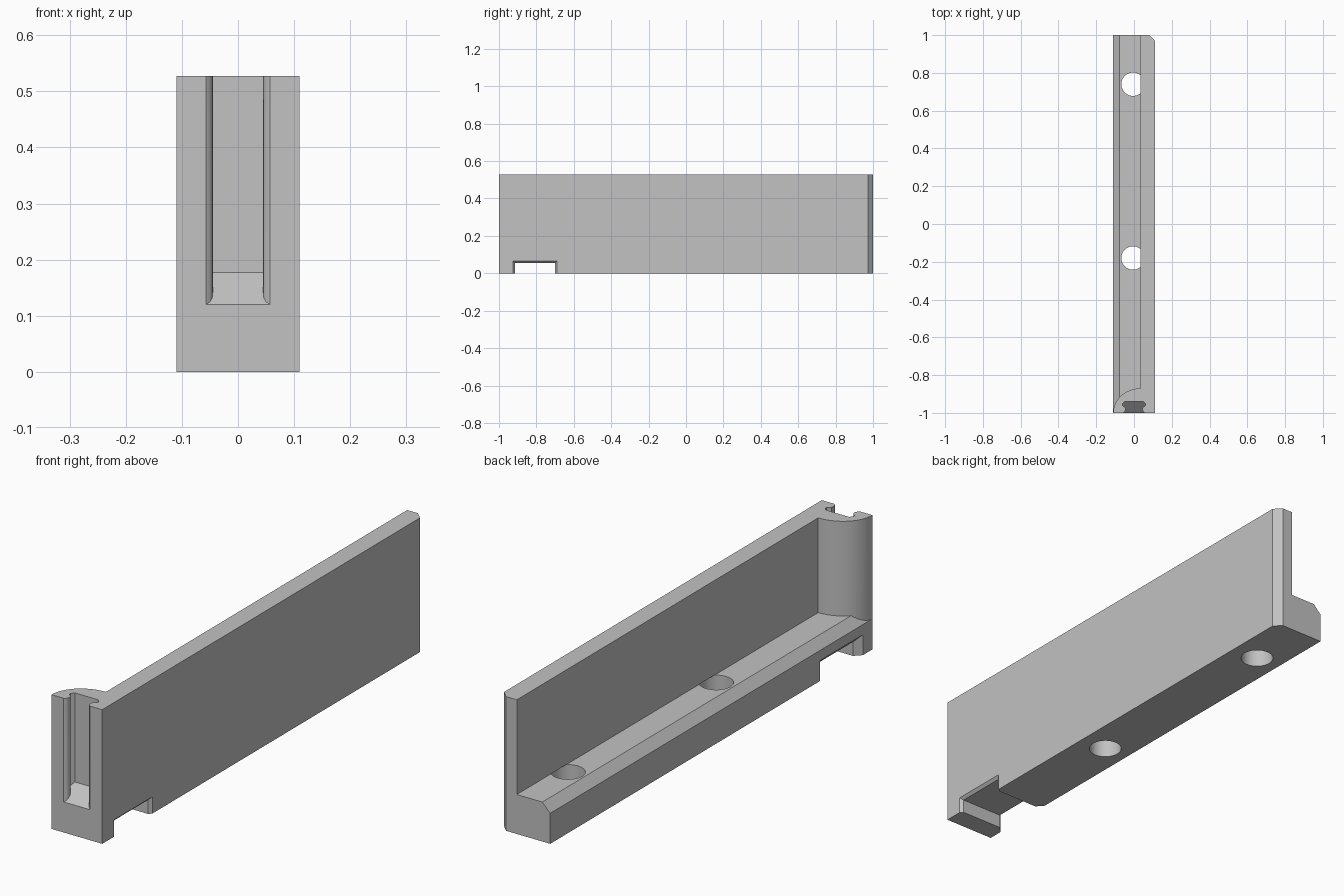
import bpy, bmesh
from math import sin, cos, pi

cube = bpy.data.objects.get("Cube")
if cube:
    bpy.data.objects.remove(cube, do_unlink=True)

HEIGHT, BASE, HALF = 0.527, 0.155, 0.11
WALL_X = 0.035

grey = bpy.data.materials.new("plain grey")
grey.use_nodes = True
colour = (0.54, 0.54, 0.54, 1)
grey.diffuse_color = colour
grey.node_tree.nodes["Principled BSDF"].inputs["Base Color"].default_value = colour


def loft(name, rings):
    """Solid through matching rings of points, capped at both ends."""
    bm = bmesh.new()
    loops = [[bm.verts.new(p) for p in ring] for ring in rings]
    for a, b in zip(loops, loops[1:]):
        for i in range(len(a)):
            j = (i + 1) % len(a)
            bm.faces.new((a[i], a[j], b[j], b[i]))
    bm.faces.new(loops[0])
    bm.faces.new(loops[-1])
    bmesh.ops.recalc_face_normals(bm, faces=bm.faces)
    mesh = bpy.data.meshes.new(name)
    bm.to_mesh(mesh)
    bm.free()
    mesh.materials.append(grey)
    obj = bpy.data.objects.new(name, mesh)
    bpy.context.collection.objects.link(obj)
    return obj


def combine(target, other, operation):
    """Apply a boolean and discard the helper."""
    bpy.ops.object.select_all(action="DESELECT")
    target.select_set(True)
    bpy.context.view_layer.objects.active = target
    mod = target.modifiers.new(operation.lower(), "BOOLEAN")
    mod.operation, mod.object, mod.solver = operation, other, "EXACT"
    bpy.ops.object.modifier_apply(modifier=mod.name)
    bpy.data.objects.remove(other, do_unlink=True)


def column(name, plan, z0, z1):
    return loft(name, [[(x, y, z) for x, y in plan] for z in (z0, z1)])


# L-shaped rail: tall wall on a low base with a sloped edge
profile = [(-HALF, 0), (HALF, 0), (HALF, HEIGHT), (WALL_X, HEIGHT),
           (WALL_X, BASE), (-0.076, BASE), (-HALF, 0.12)]
rail = loft("bracket_rail", [[(x, y, z) for x, z in profile] for y in (-1, 1)])

# Chamfer on the rear outer corner of the wall
bm = bmesh.new()
bm.from_mesh(rail.data)
corner = [e for e in bm.edges
          if all(v.co.x > HALF - 0.001 and v.co.y > 0.99 for v in e.verts)]
bmesh.ops.bevel(bm, geom=corner, offset=0.028, segments=1, affect="EDGES")
bm.to_mesh(rail.data)
bm.free()

# Rounded front post
arc = [(WALL_X - 0.145 * cos(t), -1 + 0.13 * sin(t))
       for t in (pi / 2 * i / 24 for i in range(25))]
post = column("front_post", arc + [(0.07, -0.87), (0.07, -1)], 0.06, HEIGHT)
combine(rail, post, "UNION")

# Keyed vertical slot with rounded lips and a sloping floor
side = [(0.057, -1.02), (0.057, -1), (0.050, -0.995), (0.046, -0.988),
        (0.045, -0.978), (0.048, -0.97), (0.061, -0.96), (0.061, -0.952),
        (0.050, -0.94)]
slot = column("slot_cutter", side + [(-x, y) for x, y in reversed(side)], 0, 0.6)
for v in slot.data.vertices:
    if v.co.z < 0.1:
        v.co.z = 0.12 + 0.95 * (v.co.y + 1)
combine(rail, slot, "DIFFERENCE")

# Cross notch under the front, flared at both mouths
rings = []
for x, flare in ((-0.12, 0.035), (-0.085, 0), (0.099, 0), (0.12, 0.021)):
    lo, hi, top = -0.915 - flare, -0.70 + flare, 0.055 + flare
    rings.append([(x, lo, -0.05), (x, hi, -0.05), (x, hi, top), (x, lo, top)])
combine(rail, loft("notch_cutter", rings), "DIFFERENCE")

# Two round mounting holes through the base
for y in (-0.18, 0.74):
    circle = [(-0.005 + 0.062 * cos(2 * pi * i / 48),
               y + 0.062 * sin(2 * pi * i / 48)) for i in range(48)]
    combine(rail, column("hole_cutter", circle, -0.05, BASE + 0.0005), "DIFFERENCE")

bpy.ops.object.select_all(action="DESELECT")
rail.select_set(True)
bpy.context.view_layer.objects.active = rail
bpy.ops.object.shade_smooth_by_angle(angle=0.5)
